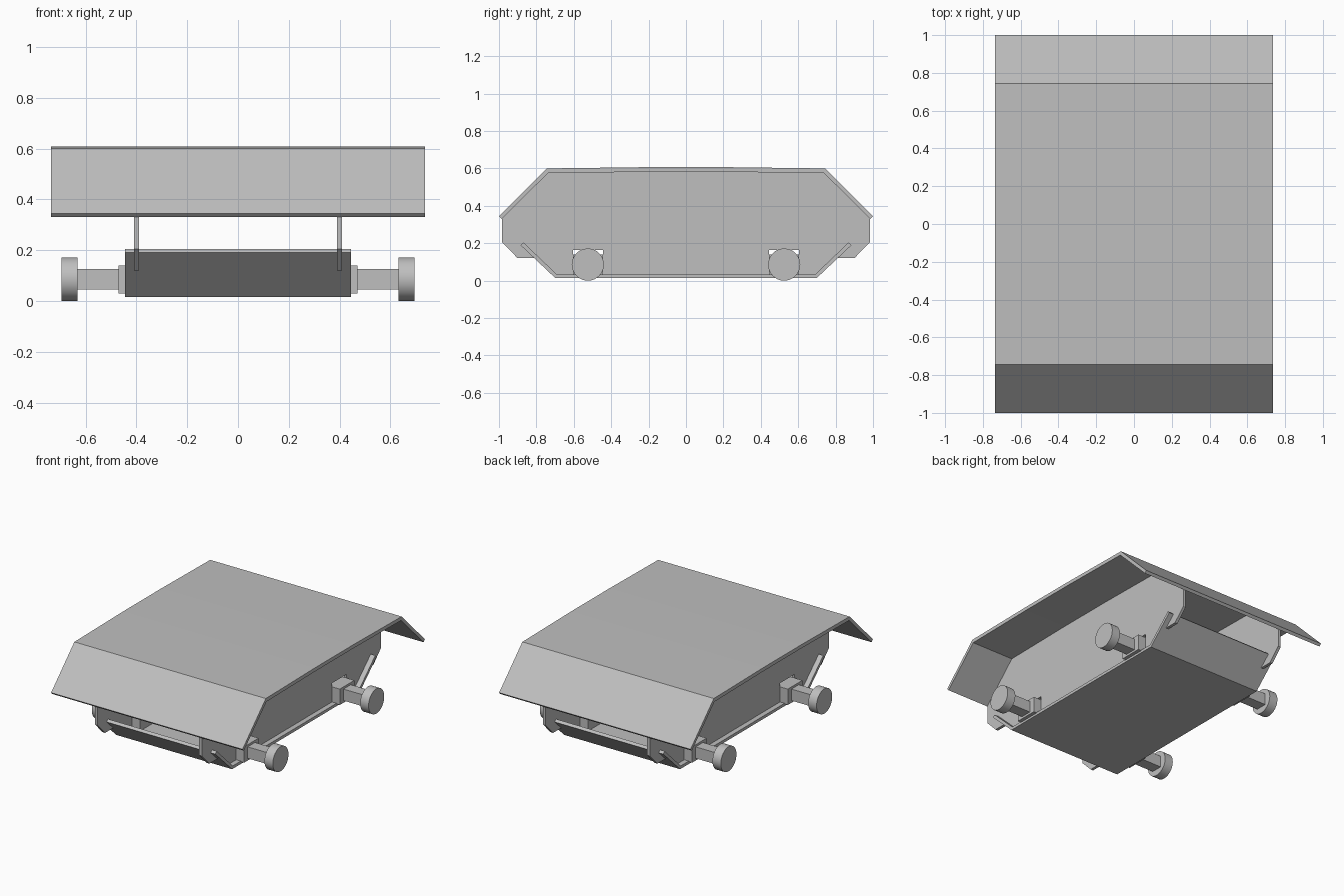
import bpy
import bmesh
from math import pi

old = bpy.data.objects.get("Cube")
if old:
    bpy.data.objects.remove(old, do_unlink=True)

grey = bpy.data.materials.new("plain_grey")
grey.use_nodes = True
grey.diffuse_color = (0.52, 0.52, 0.52, 1)
grey.node_tree.nodes["Principled BSDF"].inputs["Base Color"].default_value = grey.diffuse_color


def prism(name, profile, x0, x1):
    """Extrude a closed (y, z) profile from x0 to x1."""
    bm = bmesh.new()
    base = bm.faces.new([bm.verts.new((x0, y, z)) for y, z in profile])
    side = bmesh.ops.extrude_face_region(bm, geom=[base])["geom"]
    bmesh.ops.translate(bm, vec=(x1 - x0, 0, 0),
                        verts=[v for v in side if isinstance(v, bmesh.types.BMVert)])
    bmesh.ops.recalc_face_normals(bm, faces=bm.faces)
    mesh = bpy.data.meshes.new(name)
    bm.to_mesh(mesh)
    bm.free()
    mesh.materials.append(grey)
    obj = bpy.data.objects.new(name, mesh)
    bpy.context.collection.objects.link(obj)
    return obj


def mirrored(half):
    """Complete a half profile given on +y."""
    return half + [(-y, z) for y, z in reversed(half)]


def rect(y, half_width, z0, z1):
    return [(y - half_width, z0), (y + half_width, z0),
            (y + half_width, z1), (y - half_width, z1)]


# Bent roof sheet with a slight crown and sloped ends
roof_outer = [(0.21, 0.607), (0.745, 0.6), (1.0, 0.345)]
roof_inner = [(0.985, 0.33), (0.738, 0.575), (0.21, 0.582)]
prism("roof", roof_outer + roof_inner + [(-y, z) for y, z in reversed(roof_inner)]
      + [(-y, z) for y, z in reversed(roof_outer)], -0.735, 0.735)

# Floor tray with upturned ends
tray_outer = [(0.7, 0.015), (0.885, 0.19)]
tray_inner = [(0.87, 0.205), (0.692, 0.035)]
prism("floor_tray", mirrored(tray_outer + tray_inner), -0.445, 0.445)

# Side panels, notched at the bottom for the axle blocks
panel_half = [(0.21, 0.582), (0.738, 0.575), (0.983, 0.332), (0.983, 0.205),
              (0.9, 0.12), (0.8, 0.12), (0.705, 0.03),
              (0.605, 0.03), (0.605, 0.165), (0.445, 0.165), (0.445, 0.03)]

for side, label in ((1, "left"), (-1, "right")):
    prism(label + "_side_panel", mirrored(panel_half), side * 0.39, side * 0.41)
    for y, end in ((-0.525, "front"), (0.525, "back")):
        tag = end + "_" + label
        prism(tag + "_axle_block", rect(y, 0.08, 0.03, 0.14), side * 0.33, side * 0.47)
        prism(tag + "_axle", rect(y, 0.04, 0.045, 0.125), side * 0.47, side * 0.635)
        # Wheel
        bpy.ops.mesh.primitive_cylinder_add(vertices=32, radius=0.086, depth=0.064,
                                            location=(side * 0.663, y, 0.086),
                                            rotation=(0, pi / 2, 0))
        wheel = bpy.context.object
        wheel.name = tag + "_wheel"
        wheel.data.materials.append(grey)
        bpy.ops.object.shade_smooth_by_angle()
